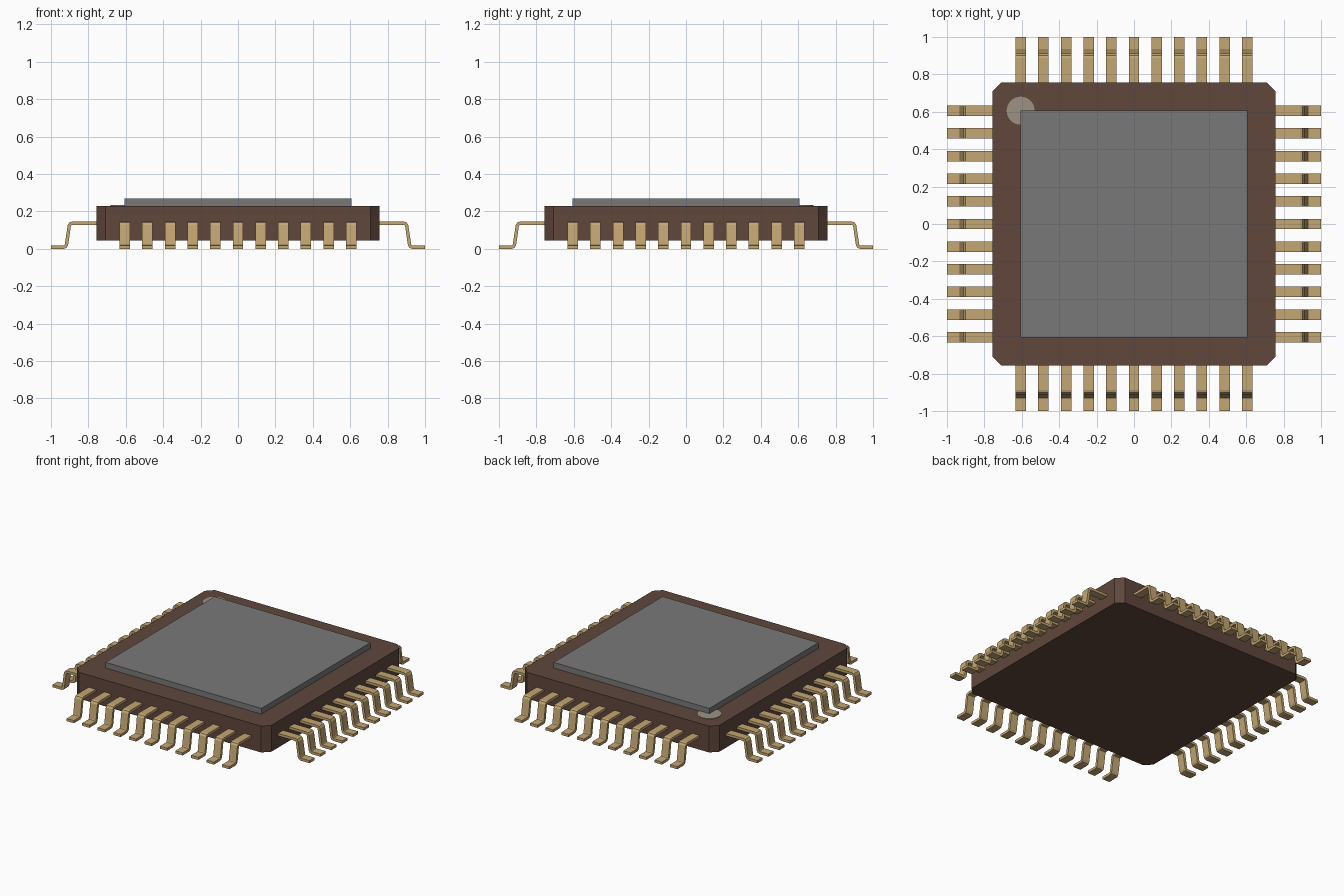
import bpy
import math
from mathutils import Matrix, Vector

old = bpy.data.objects.get("Cube")
if old:
    bpy.data.objects.remove(old, do_unlink=True)


def material(name, rgb):
    m = bpy.data.materials.new(name)
    m.use_nodes = True
    colour = (*rgb, 1)
    m.diffuse_color = colour
    m.node_tree.nodes["Principled BSDF"].inputs["Base Color"].default_value = colour
    return m


brown = material("brown ceramic", (0.116, 0.063, 0.045))
grey = material("grey metal", (0.19, 0.19, 0.19))
gold = material("gold", (0.55, 0.385, 0.17))
beige = material("pale beige", (0.34, 0.29, 0.225))


def prism(name, outline, low, high, mat):
    """Closed solid: a counter-clockwise outline extruded along z."""
    n = len(outline)
    verts = [(x, y, z) for z in (low, high) for x, y in outline]
    faces = [tuple(reversed(range(n))), tuple(range(n, 2 * n))]
    faces += [(i, (i + 1) % n, (i + 1) % n + n, i + n) for i in range(n)]
    mesh = bpy.data.meshes.new(name)
    mesh.from_pydata(verts, [], faces)
    mesh.materials.append(mat)
    obj = bpy.data.objects.new(name, mesh)
    bpy.context.collection.objects.link(obj)
    return obj


def square(half, cut=0):
    """Square outline with optional cut corners."""
    pts = []
    for sx, sy in ((1, -1), (1, 1), (-1, 1), (-1, -1)):
        ends = [(sx * half, sy * (half - cut)), (sx * (half - cut), sy * half)]
        if sx * sy < 0:
            ends.reverse()
        pts += ends if cut else ends[:1]
    return pts


def ribbon(path, thick):
    """Outline of a centre line thickened with mitred joints."""
    pts = [Vector(p) for p in path]
    left, right = [], []
    for i, p in enumerate(pts):
        a = (p - pts[i - 1]).normalized() if i else None
        b = (pts[i + 1] - p).normalized() if i < len(pts) - 1 else None
        a, b = a or b, b or a
        t = (a + b).normalized()
        side = Vector((-t.y, t.x)) * (thick / 2 / t.dot(a))
        left.append(p + side)
        right.append(p - side)
    return [tuple(p) for p in right + left[::-1]]


# Package body, lid and orientation mark
prism("package_body", square(0.756, 0.047), 0.045, 0.23, brown)
prism("lid", square(0.606), 0.229, 0.27, grey)
dot = [(-0.606 + 0.075 * math.cos(a), 0.606 + 0.075 * math.sin(a))
       for a in (math.tau * i / 32 for i in range(32))]
prism("orientation_dot", dot, 0.229, 0.233, beige)

# Gull-wing leads, eleven on each side
path = [(0.74, 0.136), (0.887, 0.136), (0.896, 0.133), (0.902, 0.124),
        (0.917, 0.022), (0.923, 0.012), (0.932, 0.009), (1.0, 0.009)]
width, pitch, count = 0.056, 0.121, 11
outline = ribbon(path, 0.018)
lead_mesh = None
for k, side in enumerate(("left", "back", "right", "front")):
    for i in range(count):
        name = f"{side}_lead_{i + 1}"
        if lead_mesh is None:
            obj = prism(name, outline, -width / 2, width / 2, gold)
            lead_mesh = obj.data
            lead_mesh.transform(Matrix.Rotation(math.pi / 2, 4, "X"))
        else:
            obj = bpy.data.objects.new(name, lead_mesh)
            bpy.context.collection.objects.link(obj)
        offset = Matrix.Translation((0, (i - (count - 1) / 2) * pitch, 0))
        obj.matrix_world = Matrix.Rotation(k * math.pi / 2, 4, "Z") @ offset
